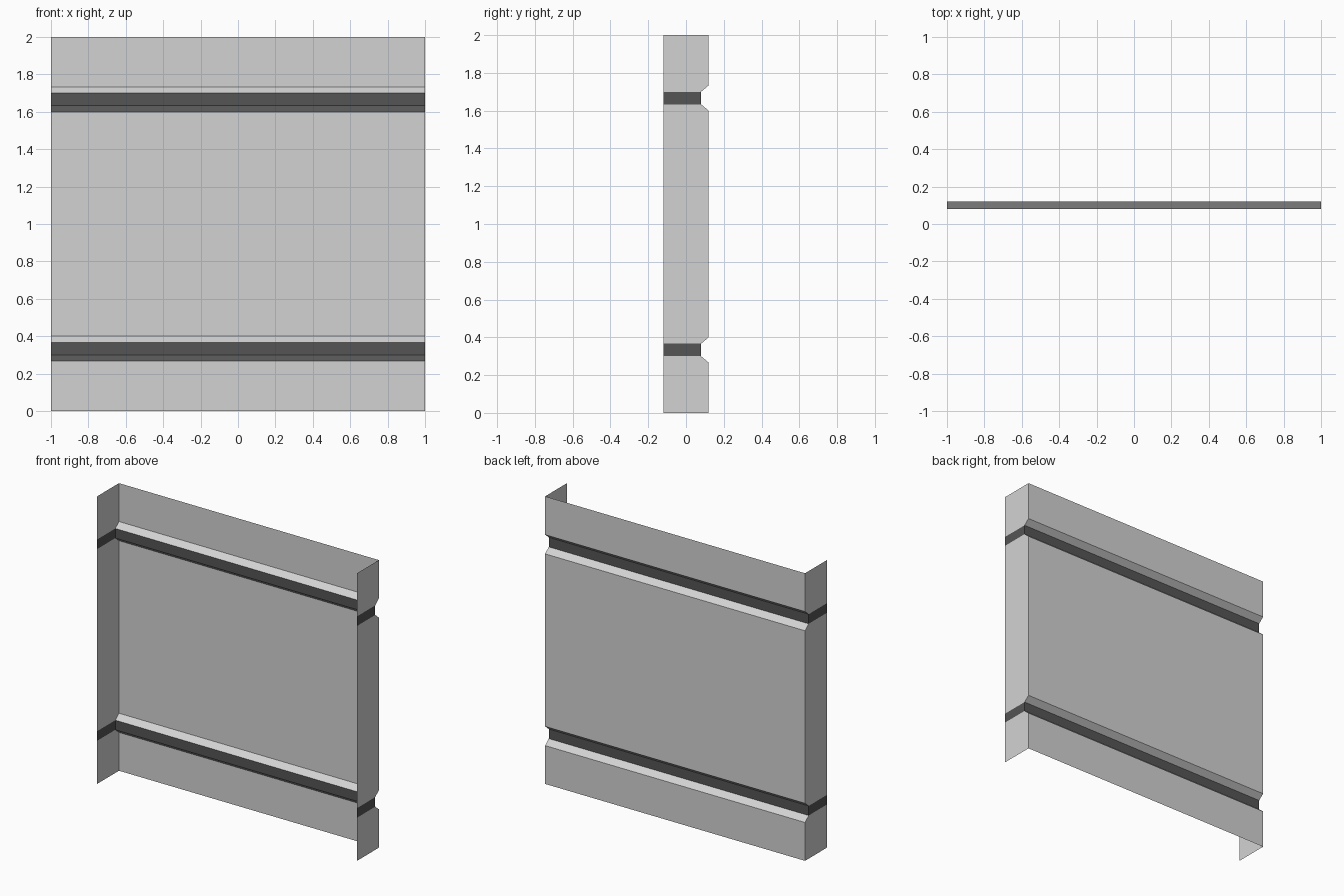
import bpy
import bmesh

cube = bpy.data.objects.get("Cube")
if cube:
    bpy.data.objects.remove(cube)


def make_material(name, value):
    mat = bpy.data.materials.new(name)
    mat.use_nodes = True
    colour = (value, value, value, 1)
    mat.diffuse_color = colour
    mat.node_tree.nodes["Principled BSDF"].inputs["Base Color"].default_value = colour
    return mat


materials = [make_material("light grey", 0.65), make_material("dark grey", 0.09)]

HALF, FRONT, BACK, GROOVE = 1.0, -0.12, 0.12, 0.08
STEP = 0.1 / 3  # height of each sloped groove wall

# Upright profile (y, z) with two grooves pressed in from the back
profile = [(BACK, 0)]
for z in (8 * STEP, 48 * STEP):
    profile += [(BACK, z), (GROOVE, z + STEP),
                (GROOVE, z + 3 * STEP), (BACK, z + 4 * STEP)]
profile.append((BACK, 2))


def make_sheet(name, edge_a, edge_b):
    """Skin a thin sheet between two edges that follow the profile."""
    bm = bmesh.new()
    rows = [(bm.verts.new(edge_a(y, z)), bm.verts.new(edge_b(y, z)))
            for y, z in profile]
    for i, (low, high) in enumerate(zip(rows, rows[1:])):
        face = bm.faces.new((low[0], low[1], high[1], high[0]))
        # The groove floor and the bands level with it are dark
        face.material_index = int(profile[i][0] == profile[i + 1][0] == GROOVE)
    mesh = bpy.data.meshes.new(name)
    bm.to_mesh(mesh)
    bm.free()
    for mat in materials:
        mesh.materials.append(mat)
    obj = bpy.data.objects.new(name, mesh)
    bpy.context.collection.objects.link(obj)


# Grooved back sheet, facing outward to the back
make_sheet("back_panel",
           lambda y, z: (HALF, y, z), lambda y, z: (-HALF, y, z))

# Side flanges folded forward
make_sheet("left_flange",
           lambda y, z: (HALF, FRONT, z), lambda y, z: (HALF, y, z))
make_sheet("right_flange",
           lambda y, z: (-HALF, y, z), lambda y, z: (-HALF, FRONT, z))
